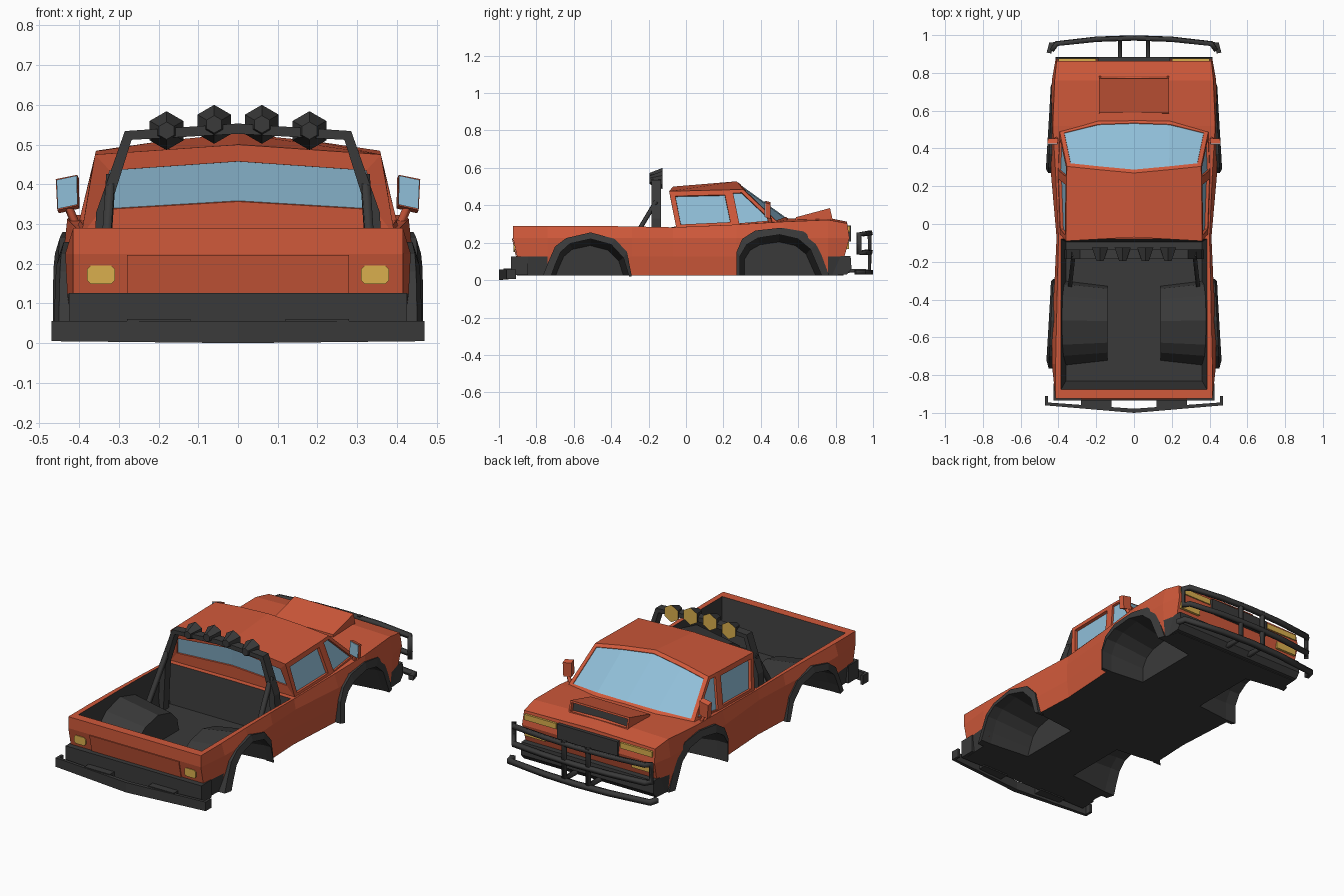
import bpy, bmesh, math
from mathutils import Vector, Matrix

if "Cube" in bpy.data.objects:
    bpy.data.objects.remove(bpy.data.objects["Cube"])

def material(name, rgb):
    m = bpy.data.materials.new(name)
    m.diffuse_color = (*rgb, 1)
    m.use_nodes = True
    m.node_tree.nodes["Principled BSDF"].inputs["Base Color"].default_value = m.diffuse_color
    return m

RED = material("red_paint", (0.63, 0.10, 0.043))
DARK = material("dark_plastic", (0.042, 0.042, 0.042))
GLASS = material("blue_glass", (0.28, 0.52, 0.69))
AMBER = material("amber_lamp", (0.70, 0.43, 0.075))

# ---- helpers ----
def finish(name, bm, mats, mirror=False, rule=None):
    if mirror:
        copy = bmesh.ops.duplicate(bm, geom=bm.verts[:] + bm.edges[:] + bm.faces[:])["geom"]
        for v in copy:
            if isinstance(v, bmesh.types.BMVert):
                v.co.x *= -1
    bm.normal_update()
    bmesh.ops.recalc_face_normals(bm, faces=bm.faces[:])
    bm.normal_update()
    if rule:
        for f in bm.faces:
            f.material_index = rule(f)
    me = bpy.data.meshes.new(name)
    bm.to_mesh(me)
    bm.free()
    for m in mats:
        me.materials.append(m)
    ob = bpy.data.objects.new(name, me)
    bpy.context.collection.objects.link(ob)
    return ob

def loft_bm(sections, caps=True):
    bm = bmesh.new()
    rings = [[bm.verts.new(p) for p in s] for s in sections]
    n = len(rings[0])
    for a, b in zip(rings, rings[1:]):
        for i in range(n):
            j = (i + 1) % n
            bm.faces.new((a[i], a[j], b[j], b[i]))
    if caps:
        bm.faces.new(rings[0])
        bm.faces.new(rings[-1])
    return bm, rings

def prism(name, pts, vec, mats, mirror=False, rule=None):
    bm, _ = loft_bm([pts, [Vector(p) + Vector(vec) for p in pts]])
    return finish(name, bm, mats, mirror, rule)

def box(name, c, s, mat, mirror=False):
    x, y, z = (c[i] - s[i] / 2 for i in range(3))
    pts = [(x, y, z), (x + s[0], y, z), (x + s[0], y + s[1], z), (x, y + s[1], z)]
    return prism(name, pts, (0, 0, s[2]), [mat], mirror)

def both(half):
    """Complete a half path that ends on x = 0."""
    return half + [(-p[0], *p[1:]) for p in half[-2::-1]]

def bar(name, pts, r, mat, cyclic=False, mirror=False):
    """Square tube along a path."""
    cu = bpy.data.curves.new(name, 'CURVE')
    cu.dimensions = '3D'
    cu.bevel_depth, cu.bevel_resolution, cu.use_fill_caps = r * 1.41, 0, True
    for s in ((1, -1) if mirror else (1,)):
        sp = cu.splines.new('POLY')
        sp.points.add(len(pts) - 1)
        for q, p in zip(sp.points, pts):
            q.co = (p[0] * s, p[1], p[2], 1)
            q.tilt = math.pi / 4
        sp.use_cyclic_u = cyclic
    cu.materials.append(mat)
    tmp = bpy.data.objects.new(name + "_path", cu)
    bpy.context.collection.objects.link(tmp)
    dg = bpy.context.evaluated_depsgraph_get()
    me = bpy.data.meshes.new_from_object(tmp.evaluated_get(dg))
    bpy.data.objects.remove(tmp)
    bpy.context.collection.objects.link(bpy.data.objects.new(name, me))

def cut(target, cutter):
    mod = target.modifiers.new("cut", 'BOOLEAN')
    mod.operation, mod.solver, mod.object = 'DIFFERENCE', 'EXACT', cutter
    bpy.context.view_layer.update()
    dg = bpy.context.evaluated_depsgraph_get()
    me = bpy.data.meshes.new_from_object(target.evaluated_get(dg))
    target.modifiers.clear()
    target.data = me
    bpy.data.objects.remove(cutter)

# ---- wheel arch outlines (y, z) ----
FRONT_OUT = [(.27, .025), (.27, .15), (.30, .22), (.37, .265), (.51, .28), (.63, .26), (.70, .20), (.765, .025)]
FRONT_IN = [(.29, .025), (.29, .13), (.325, .19), (.385, .225), (.50, .243), (.60, .22), (.665, .165), (.725, .025)]
REAR_OUT = [(-.29, .02), (-.315, .15), (-.38, .22), (-.51, .255), (-.64, .225), (-.70, .18), (-.735, .10), (-.765, .025)]
REAR_IN = [(-.305, .02), (-.335, .12), (-.40, .19), (-.51, .22), (-.62, .195), (-.67, .15), (-.70, .08), (-.72, .025)]

# ---- body shell: stations (y, x at four levels, edge z, centre z) ----
stations = [(-.915, .405, .415, .415, .415, .29, .29), (-.74, .415, .43, .435, .415, .29, .29),
            (-.52, .42, .43, .435, .41, .29, .29), (-.29, .41, .42, .42, .405, .287, .287),
            (-.07, .40, .41, .41, .40, .282, .285), (.27, .42, .435, .44, .415, .297, .30),
            (.52, .425, .435, .44, .43, .312, .328), (.76, .42, .43, .435, .42, .322, .333),
            (.862, .40, .41, .415, .41, .303, .312)]
shift = {0: (.012, .012, -.01, -.01), 8: (-.02, -.015, .012, 0)}  # raked tail and nose
sections = []
for k, (y, a, b, c, d, zs, zc) in enumerate(stations):
    dy = shift.get(k, (0, 0, 0, 0))
    right = [(x, y + o, z) for x, o, z in zip((a, b, c, d), dy, (.025, .125, .225, zs))]
    sections.append(right + [(0, y + dy[3], zc)] + [(-p[0], *p[1:]) for p in right[::-1]])
bm, rings = loft_bm(sections, caps=False)
for r in (rings[0], rings[-1]):
    for i in range(3):
        bm.faces.new((r[i], r[i + 1], r[7 - i], r[8 - i]))
    bm.faces.new((r[3], r[4], r[5]))

def body_rule(f):
    c = f.calc_center_median()
    return int(c.z < .04 or (c.z < .12 and abs(c.y) > .72))
body = finish("body_shell", bm, [RED, DARK], rule=body_rule)

# ---- cargo bed hollow with wheel humps, then wheel wells narrowing inward ----
def arch_cutter(name, prof, x):
    mid = sum(p[0] for p in prof) / len(prof)
    pts = [(prof[0][0], -.1)] + prof + [(prof[-1][0], -.1)]
    small = [(x, mid + .88 * (y - mid), z * .84) for y, z in pts]
    bm, _ = loft_bm([small, [(.40, *p) for p in pts], [(.65, *p) for p in pts]])
    return finish(name, bm, [RED, DARK], True, lambda f: 1)

slab = lambda x, y0, y1, z: [(-x, y0, z), (x, y0, z), (x, y1, z), (-x, y1, z)]
bm, _ = loft_bm([slab(.36, -.83, -.095, .06), slab(.386, -.875, -.078, .288), slab(.386, -.875, -.078, .40)])
bed = finish("bed_cutter", bm, [RED, DARK], rule=lambda f: 1)
cut(bed, arch_cutter("hump_cutter", REAR_OUT, .14))
cut(body, bed)
cut(body, arch_cutter("front_well_cutter", FRONT_IN, .20))
cut(body, arch_cutter("rear_well_cutter", REAR_IN, .16))

# ---- arch flares, widest towards the doors in front and the tail behind ----
for name, out, inn in (("front_flares", FRONT_OUT, FRONT_IN), ("rear_flares", REAR_OUT, REAR_IN)):
    wide = lambda y: .466 - .05 * (y - .27) if y > 0 else .44 - .05 * (y + .29)
    bm, _ = loft_bm([[(.39, *o), (wide(o[0]) - .012, *o), (wide(o[0]), *i), (.39, *i)] for o, i in zip(out, inn)])
    finish(name, bm, [DARK], True)

# ---- cab with inset windows ----
low = [(0, -.05, .28), (.395, -.05, .27), (.405, .27, .285), (.395, .495, .305), (.19, .545, .322), (0, .552, .325)]
top = [(0, -.07, .50), (.36, -.09, .475), (.358, .23, .483), (.355, .305, .485), (.19, .288, .509), (0, .27, .528)]
ring = lambda h: h + [(-p[0], *p[1:]) for p in h[4:0:-1]]
bm, (lo, hi) = loft_bm([ring(low), ring(top)], caps=False)
bm.faces.new(hi[:6])
bm.faces.new(hi[5:] + hi[:1])
bm.faces.new(lo)
bm.normal_update()
bmesh.ops.recalc_face_normals(bm, faces=bm.faces[:])
bm.faces.ensure_lookup_table()
walls = bm.faces[:10]
for ids, t, d in (((0, 9), .043, .006), ((1,), .027, .016), ((8,), .027, .016), ((2,), .018, .012),
                  ((7,), .018, .012), ((3, 4, 5, 6), .022, .003)):
    panes = [walls[i] for i in ids]
    bmesh.ops.inset_region(bm, faces=panes, thickness=t, depth=0, use_even_offset=True)
    if ids[0] == 0:  # rear window sits high on its wall
        for v in {v for f in panes for v in f.verts if v.co.z < .4}:
            v.co.z += .022 if abs(v.co.x) > .1 else .034
    bmesh.ops.inset_region(bm, faces=panes, thickness=.001, depth=-d, use_even_offset=True)
    for f in panes:
        f.material_index = 1
finish("cab", bm, [RED, GLASS])

# ---- hood scoop with dark mouth ----
bm, _ = loft_bm([[(x, .585, .30), (x, .587, .336), (x, .77, .385), (x, .785, .32)] for x in (-.185, .185)])
bm.normal_update()
bmesh.ops.recalc_face_normals(bm, faces=bm.faces[:])
mouth = [max(bm.faces, key=lambda f: f.normal.y)]
bmesh.ops.inset_region(bm, faces=mouth, thickness=.014, depth=0)
bmesh.ops.inset_region(bm, faces=mouth, thickness=.001, depth=-.02)
mouth[0].material_index = 1
finish("hood_scoop", bm, [RED, DARK])

# ---- nose: grille, lamps, bumper ----
box("grille", (0, .872, .25), (.38, .022, .085), DARK)
box("headlamps", (.30, .868, .273), (.20, .016, .032), AMBER, True)
box("lower_lamps", (.335, .863, .185), (.13, .018, .038), AMBER, True)
prism("front_bumper", [(.415, .78, .025), (.415, .86, .03), (.415, .885, .06), (.415, .88, .13), (.415, .78, .13)],
      (-.83, 0, 0), [DARK])

# ---- grille guard ----
loop = both([(.43, .925, .245), (.41, .955, .248), (.20, .978, .25), (0, .985, .25)])
bar("guard_loop", loop + [(x, y, z - .10) for x, y, z in loop[::-1]], .012, DARK, cyclic=True)
bar("guard_lower_bar", both([(.45, .905, .042), (.44, .95, .042), (.20, .978, .042), (0, .986, .042)]), .013, DARK)
bar("guard_uprights", [(.075, .86, .05), (.075, .982, .05), (.075, .982, .265)], .011, DARK, mirror=True)

# ---- tail: bumper, step bar, tailgate, lamps ----
box("rear_bumper", (0, -.89, .076), (.85, .09, .10), DARK)
outer = both([(.47, -.91), (.47, -.96), (0, -1.0)])
inner = both([(.455, -.91), (.455, -.945), (0, -.978)])
bm, _ = loft_bm([[(*o, 0.005 - .005 * (o[0] == 0)), (*o, .056), (*i, .056), (*i, .005)] for o, i in zip(outer, inner)])
finish("rear_step_bar", bm, [DARK])
box("step_bar_mounts", (.20, -.945, .04), (.16, .06, .042), DARK, True)
tail_y = lambda z: -.904 - .022 * (z - .125) / .10
prism("tailgate_panel", [(x, tail_y(z), z) for x, z in ((-.28, .126), (.28, .126), (.28, .222), (-.28, .222))],
      (0, -.005, 0), [RED])
octagon = [(.345 + sx, .172 + sz) for sx, sz in ((-.035, -.014), (-.026, -.023), (.026, -.023), (.035, -.014),
                                                 (.035, .014), (.026, .023), (-.026, .023), (-.035, .014))]
prism("tail_lamps", [(x, -.922, z) for x, z in octagon], (0, .009, 0), [AMBER], True)

# ---- roll bar and braces ----
outer = both([(.372, .06), (.357, .33), (.285, .534), (0, .553)])
inner = both([(.338, .06), (.325, .33), (.268, .512), (0, .527)])
bm, _ = loft_bm([[(o[0], -.185, o[1]), (o[0], -.135, o[1]), (i[0], -.135, i[1]), (i[0], -.185, i[1])]
                 for o, i in zip(outer, inner)])
finish("roll_bar", bm, [DARK])
bar("roll_bar_braces", [(.32, -.16, .42), (.34, -.34, .12)], .011, DARK, mirror=True)

# ---- roof lamps on the roll bar ----
bm = bmesh.new()
for x, z in ((.06, .551), (.18, .535)):
    m = Matrix.Translation((x, -.16, z)) @ Matrix.Rotation(math.pi / 2, 4, 'X')
    bmesh.ops.create_cone(bm, cap_ends=True, segments=6, radius1=.049, radius2=.022, depth=.07, matrix=m)
finish("spot_lamps", bm, [DARK, AMBER], True, lambda f: int(f.normal.y > .9))

# ---- door mirrors ----
prism("mirror_housings", [(.403, .425, .347), (.455, .425, .335), (.459, .425, .413), (.405, .425, .424)],
      (-.004, .028, -.008), [RED], True)
prism("mirror_glass", [(.404, .425, .349), (.454, .425, .338), (.457, .425, .411), (.406, .425, .422)],
      (0, -.004, 0), [GLASS], True)
bar("mirror_arms", [(.405, .455, .29), (.43, .44, .35)], .008, RED, mirror=True)
